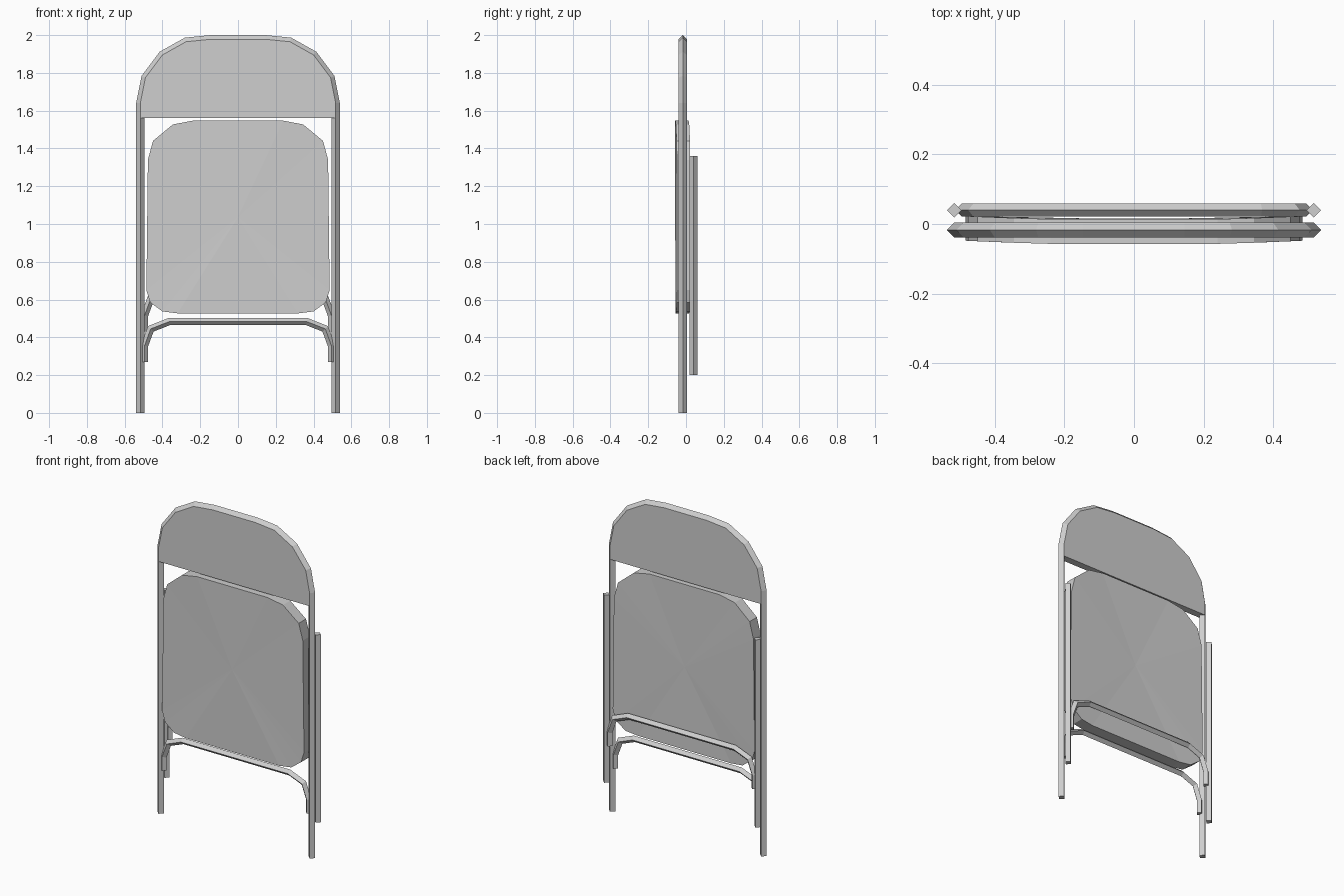
import bpy, bmesh
from mathutils import Vector

cube = bpy.data.objects.get("Cube")
if cube:
    bpy.data.objects.remove(cube, do_unlink=True)

mat = bpy.data.materials.new("light_grey_metal")
mat.use_nodes = True
grey = (0.62, 0.62, 0.62, 1)
mat.diffuse_color = grey
mat.node_tree.nodes["Principled BSDF"].inputs["Base Color"].default_value = grey


def finish(name, bm):
    bmesh.ops.recalc_face_normals(bm, faces=bm.faces)
    mesh = bpy.data.meshes.new(name)
    bm.to_mesh(mesh)
    bm.free()
    mesh.materials.append(mat)
    obj = bpy.data.objects.new(name, mesh)
    bpy.context.collection.objects.link(obj)
    return obj


def mirrored(half):
    """Complete a left-to-centre x/z path with its mirror image."""
    return half + [(-x, z) for x, z in reversed(half)]


def tube(name, path, y, r):
    """Sweep a diamond section along an x/z path with mitred bends."""
    bm = bmesh.new()
    pts = [Vector(p) for p in path]
    normals = []
    for a, b in zip(pts, pts[1:]):
        d = (b - a).normalized()
        normals.append(Vector((-d.y, d.x)))
    rings = []
    for i, p in enumerate(pts):
        n1 = normals[max(i - 1, 0)]
        n2 = normals[min(i, len(normals) - 1)]
        m = (n1 + n2) / (1 + n1.dot(n2)) * r
        rings.append([bm.verts.new((p.x + m.x * u, y + r * v, p.y + m.y * u))
                      for u, v in ((1, 0), (0, 1), (-1, 0), (0, -1))])
    for a, b in zip(rings, rings[1:]):
        for k in range(4):
            j = (k + 1) % 4
            bm.faces.new((a[k], a[j], b[j], b[k]))
    bm.faces.new(rings[0])
    bm.faces.new(rings[-1])
    return finish(name, bm)


def slab(name, outline, front, back, bow=0.0, fan=False):
    """Extrude an x/z outline in y, its sides bowed backward."""
    bm = bmesh.new()
    half_width = max(x for x, z in outline)
    loops = []
    for y in (front, back):
        loop = [bm.verts.new((x, y + bow * (x / half_width) ** 2, z))
                for x, z in outline]
        loops.append(loop)
        if fan:
            zs = [z for x, z in outline]
            c = bm.verts.new((0, y + bow * 0.2, (min(zs) + max(zs)) / 2))
            for a, b in zip(loop, loop[1:] + loop[:1]):
                bm.faces.new((a, b, c))
        else:
            bm.faces.new(loop)
    a, b = loops
    for k in range(len(a)):
        j = (k + 1) % len(a)
        bm.faces.new((a[k], a[j], b[j], b[k]))
    return finish(name, bm)


# Front frame: legs joined by the arched top
R = 0.022
FRAME_Y = -0.017
REAR_Y = 0.04
arch = [(-0.517, 1.64), (-0.49, 1.775), (-0.40, 1.895), (-0.275, 1.965), (-0.145, 1.978)]
tube("front_frame", mirrored([(-0.517, 0)] + arch), FRAME_Y, R)

# Backrest fills the arch, flush with the ridges of the frame
slab("backrest", mirrored([(-0.517, 1.56)] + arch), FRAME_Y - R, FRAME_Y + R)

# Seat folded upright
seat_half = [(-0.32, 0.527), (-0.40, 0.537), (-0.465, 0.585), (-0.485, 0.65),
             (-0.477, 1.34), (-0.45, 1.44), (-0.345, 1.527), (-0.24, 1.547)]
slab("seat", mirrored(seat_half), -0.06, 0.011, bow=0.012, fan=True)

# Rear legs
for side, x in (("right", -0.517), ("left", 0.517)):
    tube("rear_leg_" + side, [(x, 0.2), (x, 1.36)], REAR_Y, 0.021)

# Bent cross braces, one per pair of legs
brace = [(-0.495, 0.27), (-0.495, 0.355), (-0.462, 0.445), (-0.365, 0.483)]
for name, y, lift in (("front_brace", FRAME_Y, 0), ("rear_brace", REAR_Y, 0.16)):
    tube(name, mirrored([(x, z + lift) for x, z in brace]), y, 0.019)
